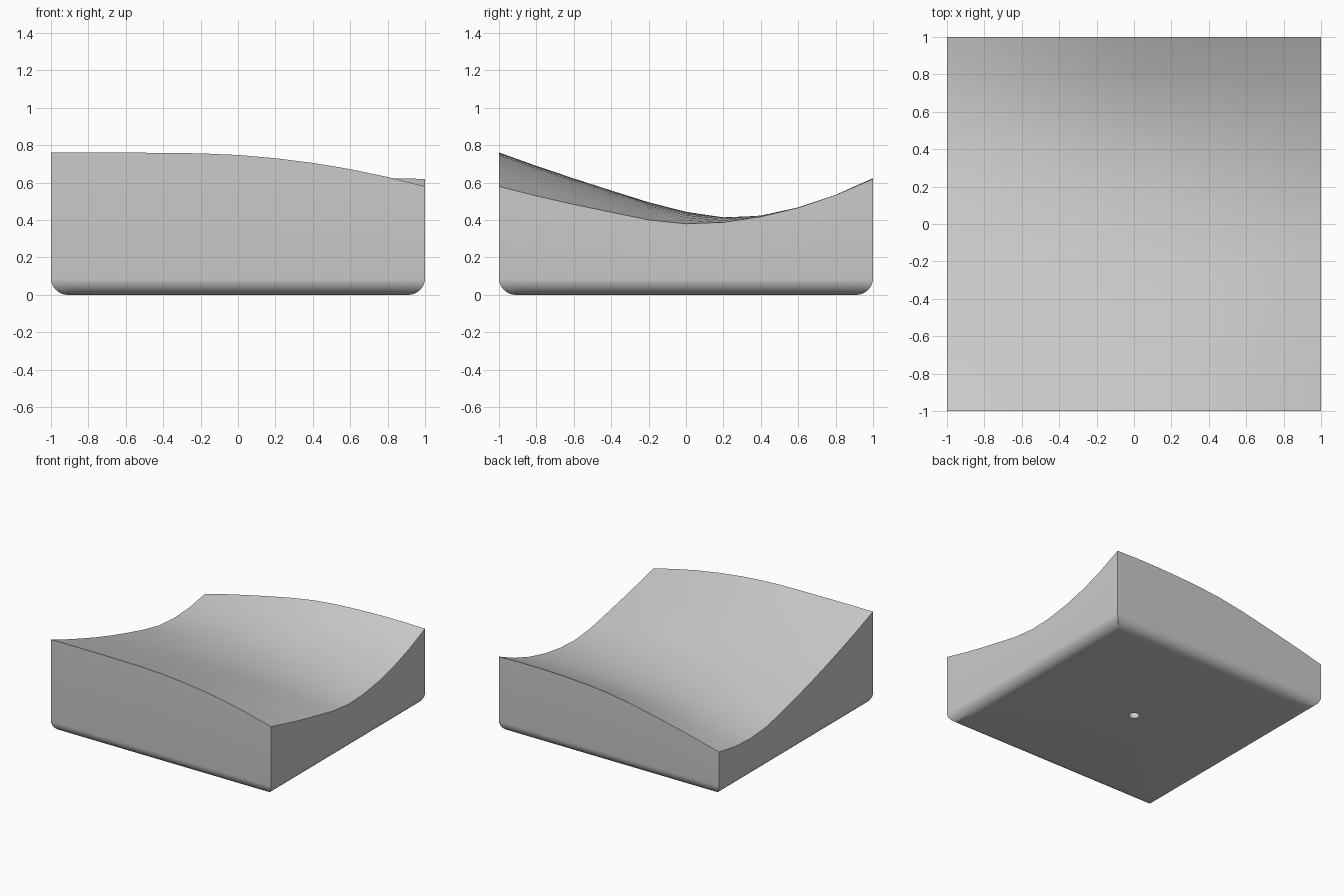
import bpy
import bmesh
import math

cube = bpy.data.objects.get("Cube")
if cube:
    bpy.data.objects.remove(cube)

N = 10           # grid cells per side
EDGE = 0.09      # rounding radius along the underside
HOLE_R, HOLE_D = 0.04, 0.1

# Height control grid: rows run front to back, columns run along x
HEIGHTS = [
    (0.76, 0.76, 0.748, 0.69, 0.58),
    (0.583, 0.59, 0.577, 0.54, 0.463),
    (0.435, 0.444, 0.44, 0.42, 0.38),
    (0.33, 0.385, 0.42, 0.44, 0.44),
    (0.372, 0.49, 0.585, 0.62, 0.62),
]


def spline(values, t):
    """Smooth curve through evenly spaced values, t from -1 to 1."""
    p = list(values)
    p = [3 * (p[0] - p[1]) + p[2]] + p + [3 * (p[-1] - p[-2]) + p[-3]]
    s = (t + 1) / 2 * (len(values) - 1)
    i = min(int(s), len(values) - 2)
    f = s - i
    a, b, c, d = p[i:i + 4]
    return b + f / 2 * (c - a + f * (2 * a - 5 * b + 4 * c - d
                                     + f * (3 * (b - c) + d - a)))


def height(x, y):
    return spline([spline(row, x) for row in HEIGHTS], y)


bm = bmesh.new()

# Curved top surface
steps = [2 * i / N - 1 for i in range(N + 1)]
grid = [[bm.verts.new((x, y, height(x, y))) for x in steps] for y in steps]
for j in range(N):
    for i in range(N):
        bm.faces.new((grid[j][i], grid[j][i + 1],
                      grid[j + 1][i + 1], grid[j + 1][i]))

# Outline of the top, counter-clockwise
outline = (grid[0][:-1] + [row[-1] for row in grid[:-1]]
           + grid[-1][:0:-1] + [row[0] for row in grid[:0:-1]])
plan = [v.co.xy.copy() for v in outline]


def skin(upper, points, z):
    """Add a ring at height z and join it to the ring before it."""
    lower = [bm.verts.new((p.x, p.y, z)) for p in points]
    for k in range(len(upper)):
        m = (k + 1) % len(upper)
        bm.faces.new((upper[m], upper[k], lower[k], lower[m]))
    return lower


# Side walls and rounded lower edge
ring = outline
for k in range(9):
    a = math.pi / 2 * k / 8
    scale = 1 - EDGE * (1 - math.cos(a))
    ring = skin(ring, [p * scale for p in plan], EDGE * (1 - math.sin(a)))

# Underside with a small round blind hole
circle = [p.normalized() * HOLE_R for p in plan]
ring = skin(ring, circle, 0)
ring = skin(ring, circle, HOLE_D)
bm.faces.new(ring)

bmesh.ops.recalc_face_normals(bm, faces=bm.faces)
mesh = bpy.data.meshes.new("curved_block")
bm.to_mesh(mesh)
bm.free()

block = bpy.data.objects.new("curved_block", mesh)
bpy.context.collection.objects.link(block)

# Plain grey finish
grey = bpy.data.materials.new("light_grey")
grey.use_nodes = True
colour = (0.6, 0.6, 0.6, 1)
grey.diffuse_color = colour
for node in grey.node_tree.nodes:
    if node.type == 'BSDF_PRINCIPLED':
        node.inputs["Base Color"].default_value = colour
mesh.materials.append(grey)

bpy.ops.object.select_all(action='DESELECT')
block.select_set(True)
bpy.context.view_layer.objects.active = block
bpy.ops.object.shade_smooth_by_angle(angle=math.radians(30))
